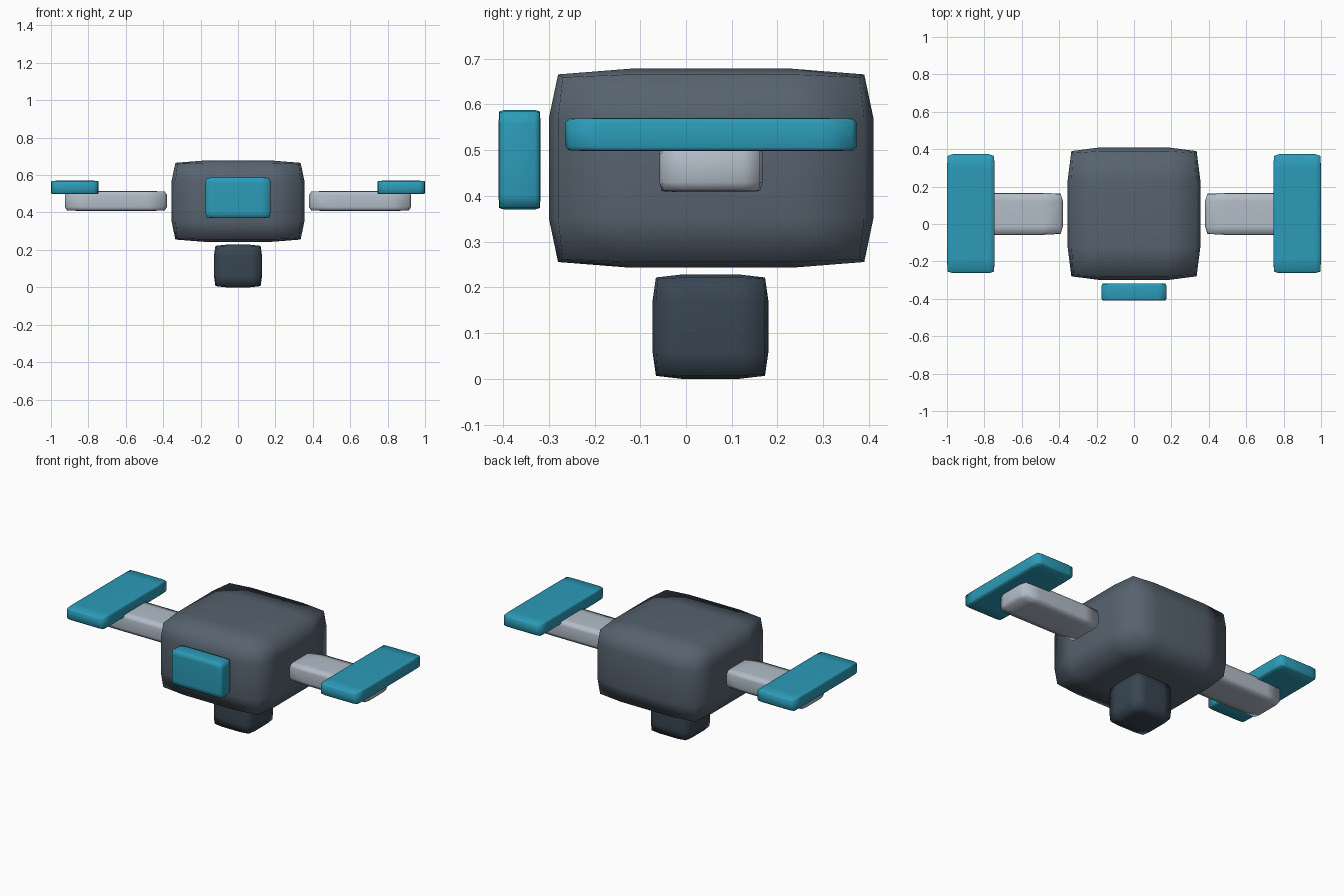
import bpy, bmesh
from mathutils import Vector

if "Cube" in bpy.data.objects:
    bpy.data.objects.remove(bpy.data.objects["Cube"])


def material(name, rgb):
    m = bpy.data.materials.new(name)
    m.diffuse_color = (*rgb, 1)
    m.use_nodes = True
    m.node_tree.nodes["Principled BSDF"].inputs["Base Color"].default_value = m.diffuse_color
    return m


SLATE = material("slate", (0.095, 0.125, 0.16))
NAVY = material("navy", (0.04, 0.06, 0.085))
SILVER = material("silver", (0.45, 0.51, 0.58))
TEAL = material("teal", (0.025, 0.33, 0.48))


def soft_box(name, lo, hi, mat, w):
    """Box with full two-step rounded edges; w is the rounding as a share of each side."""
    lo, hi = Vector(lo), Vector(hi)
    size, mid = hi - lo, (hi + lo) / 2
    bm = bmesh.new()
    bmesh.ops.create_cube(bm, size=1)
    bmesh.ops.subdivide_edges(bm, edges=bm.edges[:], cuts=2, use_grid_fill=True)
    # outer distance for face, edge and corner vertices
    outer = {1: 0.5, 2: 0.5 - 0.114 * w, 3: 0.5 - 0.17 * w}
    for v in bm.verts:
        on_side = [abs(c) > 0.45 for c in v.co]
        d = outer[sum(on_side)]
        for i in range(3):
            r = d if on_side[i] else 0.5 - w
            v.co[i] = mid[i] + (r if v.co[i] > 0 else -r) * size[i]
    for f in bm.faces:
        f.smooth = True
    bmesh.ops.recalc_face_normals(bm, faces=bm.faces[:])
    me = bpy.data.meshes.new(name)
    bm.to_mesh(me)
    bm.free()
    me.materials.append(mat)
    ob = bpy.data.objects.new(name, me)
    bpy.context.collection.objects.link(ob)
    return ob


# Central body, lower block and front panel
soft_box("body", (-0.355, -0.30, 0.243), (0.355, 0.41, 0.678), SLATE, 0.25)
soft_box("lower_block", (-0.128, -0.073, 0.0), (0.128, 0.18, 0.228), NAVY, 0.25)
soft_box("front_panel", (-0.174, -0.41, 0.37), (0.174, -0.318, 0.588), TEAL, 0.14)

# Side arms with flat pads on top of the outer ends
for side, s in (("left", -1), ("right", 1)):
    for part, x0, x1, y, z, mat, w in (
        ("arm", 0.38, 0.926, (-0.058, 0.167), (0.408, 0.515), SILVER, 0.2),
        ("pad", 0.745, 1.0, (-0.263, 0.373), (0.498, 0.57), TEAL, 0.12),
    ):
        xs = sorted((s * x0, s * x1))
        soft_box(f"{side}_{part}", (xs[0], y[0], z[0]), (xs[1], y[1], z[1]), mat, w)
